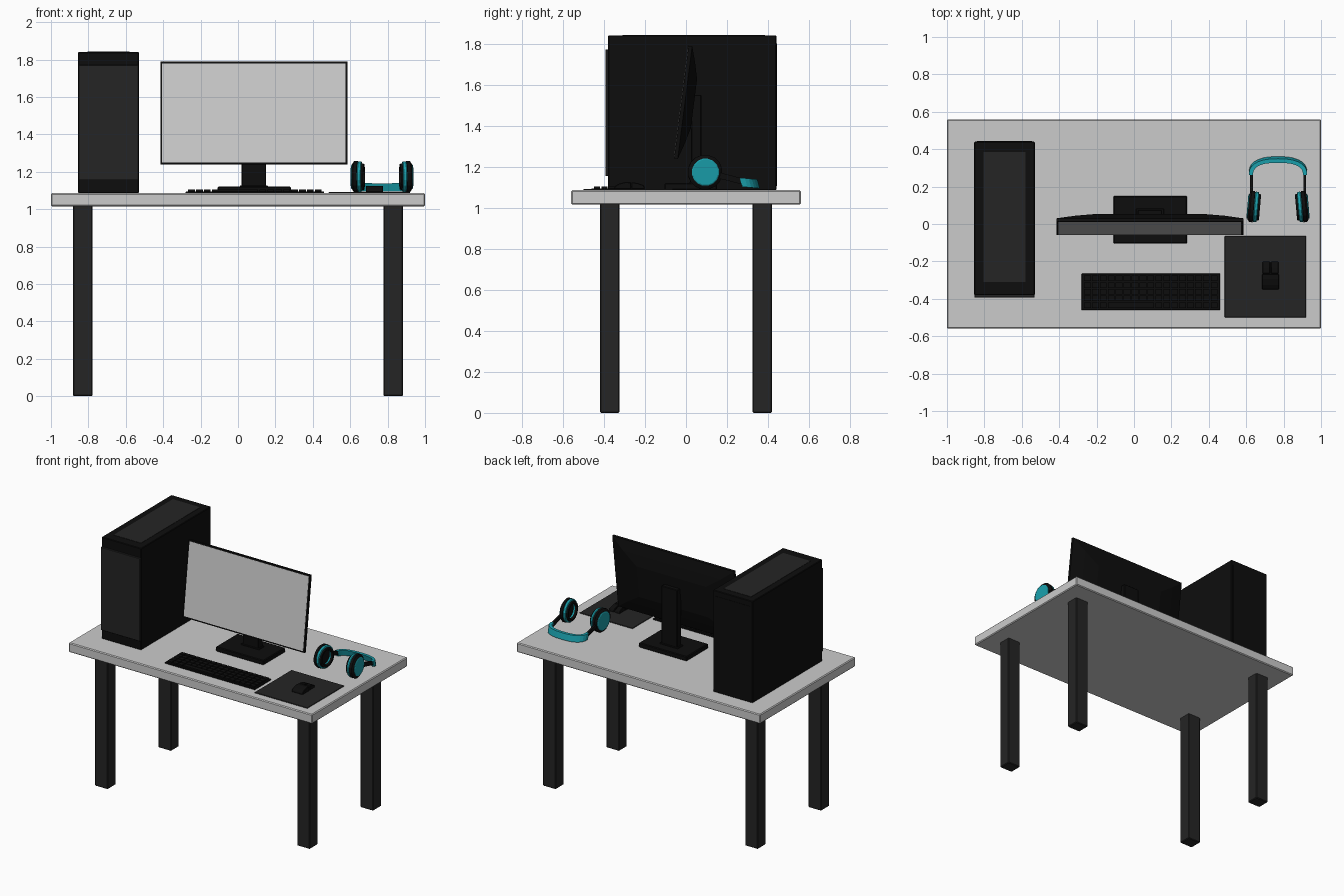
import bpy, bmesh, math
from mathutils import Vector, Matrix

if "Cube" in bpy.data.objects:
    bpy.data.objects.remove(bpy.data.objects["Cube"])


def material(name, r, g, b):
    m = bpy.data.materials.new(name)
    m.diffuse_color = (r, g, b, 1)
    m.use_nodes = True
    m.node_tree.nodes["Principled BSDF"].inputs["Base Color"].default_value = m.diffuse_color
    return m


BLACK = material("black", 0.004, 0.004, 0.004)
DARK = material("dark_grey", 0.018, 0.018, 0.018)
TEAL = material("teal", 0.01, 0.34, 0.4)


def finish(name, bm, mat=None, bevel=0, seg=1):
    bmesh.ops.recalc_face_normals(bm, faces=bm.faces)
    me = bpy.data.meshes.new(name)
    bm.to_mesh(me)
    bm.free()
    ob = bpy.data.objects.new(name, me)
    bpy.context.collection.objects.link(ob)
    if mat:
        me.materials.append(mat)
    if bevel:
        b = ob.modifiers.new("edge", 'BEVEL')
        b.width, b.segments = bevel, seg
    return ob


def add_box(bm, x, y, z):
    c = Vector(((x[0] + x[1]) / 2, (y[0] + y[1]) / 2, (z[0] + z[1]) / 2))
    s = (x[1] - x[0], y[1] - y[0], z[1] - z[0], 1)
    bmesh.ops.create_cube(bm, size=1, matrix=Matrix.Translation(c) @ Matrix.Diagonal(s))


def box(name, x, y, z, mat=None, bevel=0, seg=1):
    bm = bmesh.new()
    add_box(bm, x, y, z)
    return finish(name, bm, mat, bevel, seg)


def loft(name, rings, mat=None, bevel=0, closed=False):
    """Skin equal-length rings; cap the ends unless closed."""
    bm = bmesh.new()
    vs = [[bm.verts.new(p) for p in r] for r in rings]
    n = len(vs[0])
    pairs = list(zip(vs, vs[1:])) + ([(vs[-1], vs[0])] if closed else [])
    for a, b in pairs:
        for i in range(n):
            bm.faces.new((a[i], a[(i + 1) % n], b[(i + 1) % n], b[i]))
    if not closed:
        bm.faces.new(vs[0])
        bm.faces.new(vs[-1])
    return finish(name, bm, mat, bevel)


# Desk
TOP = 1.085
box("desk_top", (-1, 1), (-.56, .56), (1.015, TOP), None, .006)
for sx, side in ((-1, "left"), (1, "right")):
    for sy, end in ((-1, "front"), (1, "back")):
        x, y = sx * .83, sy * .372
        box(f"{end}_{side}_leg", (x - .053, x + .053), (y - .047, y + .047), (0, 1.02), DARK, .005)

# Computer case with raised front and top panels and a rear panel
box("computer_case", (-.855, -.53), (-.38, .44), (TOP, 1.84), BLACK, .004)
box("case_front_panel", (-.853, -.532), (-.393, -.378), (1.155, 1.77), DARK, .002)
box("case_top_panel", (-.805, -.58), (-.31, .385), (1.835, 1.842), DARK)
box("case_rear_panel", (-.84, -.545), (.435, .443), (1.105, 1.8), BLACK)

# Monitor: bulging back shell tilted backwards, with a thin screen
bottom = Vector((.085, -.058, 1.24))
tilt = Matrix.Translation(bottom) @ Matrix.Rotation(math.radians(-7.3), 4, 'X')


def panel_ring(hx, hz, d):
    return [tilt @ Vector((sx * hx, d, .277 + sz * hz))
            for sx, sz in ((-1, -1), (1, -1), (1, 1), (-1, 1))]


loft("monitor_shell", [panel_ring(.5, .277, 0), panel_ring(.5, .277, .018),
                       panel_ring(.4, .2, .042), panel_ring(.285, .12, .062)], BLACK)
loft("monitor_screen", [panel_ring(.49, .267, .002), panel_ring(.49, .267, -.0015)])
box("stand_neck", (.02, .15), (.025, .075), (1.11, 1.55), BLACK, .004)
box("stand_collar", (.01, .16), (.018, .082), (1.115, 1.127), BLACK, .003)
box("stand_base", (-.11, .283), (-.105, .15), (TOP, 1.12), BLACK, .005)

# Keyboard: tray plus rows of keys, with a long space key
box("keyboard_tray", (-.28, .46), (-.46, -.265), (TOP, 1.094), BLACK, .002)
bm = bmesh.new()
cols, x0, pitch, row_h = 17, -.27, .72 / 17, .0355
for row in range(5):
    y = -.451 + row * row_h
    col = 0
    while col < cols:
        span = 6 if row == 0 and col == 3 else 1
        add_box(bm, (x0 + col * pitch + .003, x0 + (col + span) * pitch - .003),
                (y + .003, y + row_h - .003), (1.092, 1.104))
        col += span
finish("keyboard_keys", bm, BLACK)

# Mouse pad and mouse
box("mouse_pad", (.485, .92), (-.5, -.065), (TOP, 1.091), DARK, .002)


def mouse_part(name, xa, xb, profile):
    loft(name, [[(x, y, z) for y, z in profile] for x in (xa, xb)], BLACK, .003)


mouse_part("mouse_body", .685, .775, [(-.35, 1.09), (-.348, 1.104), (-.325, 1.118),
                                      (-.295, 1.125), (-.268, 1.124), (-.268, 1.09)])
button = [(-.265, 1.09), (-.265, 1.124), (-.235, 1.12), (-.205, 1.109), (-.2, 1.09)]
mouse_part("mouse_left_button", .687, .727, button)
mouse_part("mouse_right_button", .733, .773, button)
box("mouse_core", (.69, .77), (-.34, -.205), (1.088, 1.105), BLACK)

# Headphones: profile (radius, outward offset) lathed about the x axis per cup
CUP = Vector((.77, .092, 1.173))


def cup_part(name, side, profile, mat, closed=False, sides=16):
    yaw = Matrix.Rotation(math.radians(5) * side, 3, 'Z')
    rings = []
    for r, d in profile:
        ring = []
        for i in range(sides):
            a = 2 * math.pi * (i + .5) / sides
            p = yaw @ Vector((side * d, r * math.cos(a), r * math.sin(a)))
            ring.append(CUP + Vector((side * .13, 0, 0)) + p)
        rings.append(ring)
    loft(name, rings, mat, 0, closed)


for s, side in ((-1, "left"), (1, "right")):
    cup_part(f"{side}_ear_shell", s, [(.07, -.006), (.085, 0), (.085, .018), (.07, .028)], BLACK)
    cup_part(f"{side}_ear_cap", s, [(.067, .02), (.067, .031), (.062, .034)], TEAL)
    cup_part(f"{side}_ear_ring", s, [(.078, .002), (.084, -.006), (.082, -.02), (.07, -.024),
                                     (.056, -.02), (.056, .002)], TEAL, True)
    cup_part(f"{side}_ear_cushion", s, [(.074, -.02), (.07, -.034), (.056, -.034),
                                        (.05, -.02)], BLACK, True)
    # Arm joining the cup to the band
    x = .77 + s * .142
    loft(f"{side}_band_arm", [[(x + dx, y, z + dz) for dx, dz in
                               ((-.007, -.015), (.007, -.015), (.007, .015), (-.007, .015))]
                              for y, z in ((.11, 1.168), (.19, 1.15), (.285, 1.125))], BLACK)

# Teal headband swept along a flattened arch
rings = []
N = 14
for i in range(N + 1):
    a = math.pi * i / N
    c, s = math.cos(a), math.sin(a)
    px = math.copysign(abs(c) ** .8, c)
    py = s ** .8 if s > 1e-6 else 0
    mid = Vector((.77 + .145 * px, .268 + .076 * py, 1.124 - .008 * py))
    out = Vector((c, s, 0)) * .011
    up = Vector((0, -.006, .022))
    rings.append([mid - out - up, mid + out - up, mid + out + up, mid - out + up])
loft("headband", rings, TEAL)
